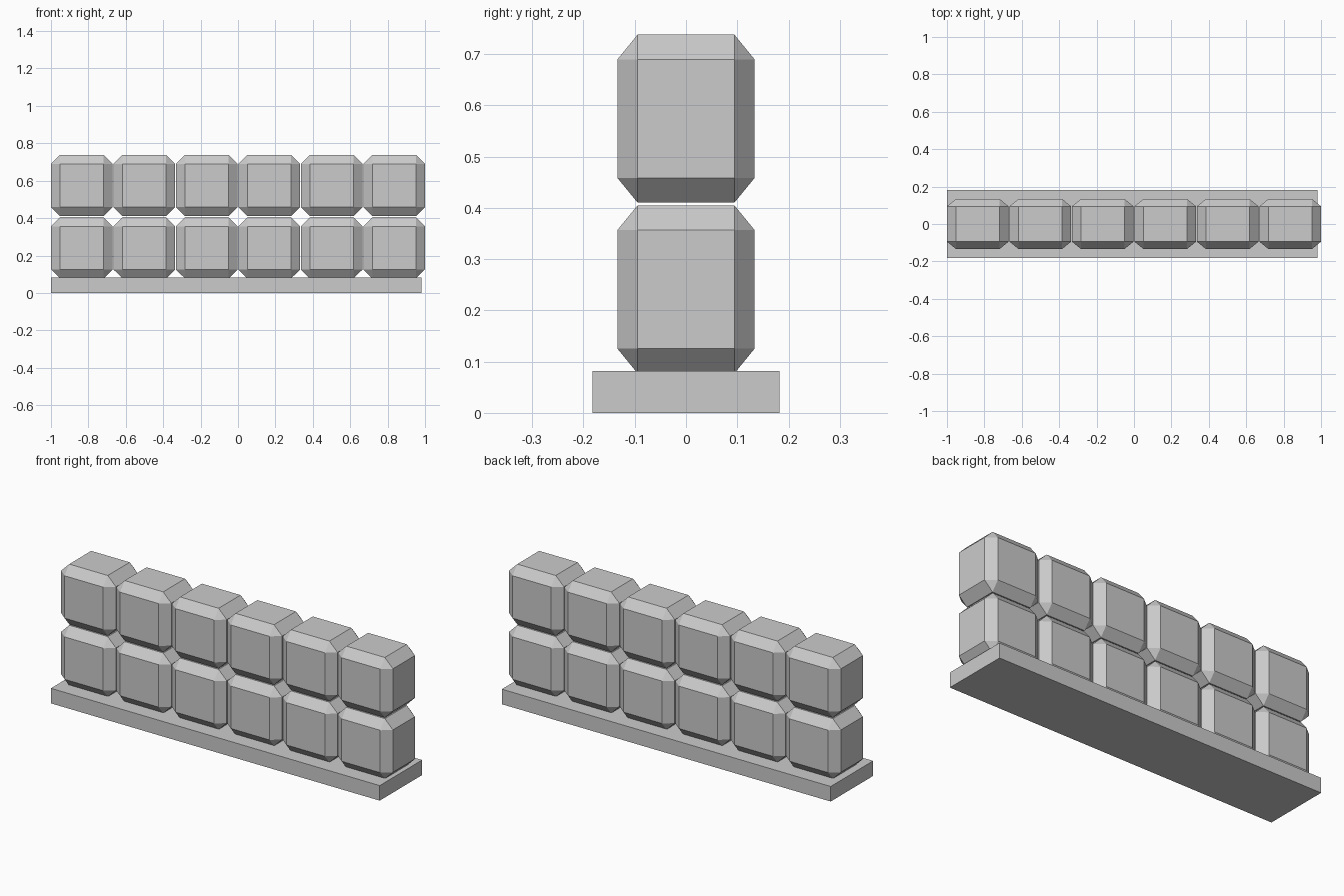
import bpy, bmesh
from mathutils import Matrix

if "Cube" in bpy.data.objects:
    bpy.data.objects.remove(bpy.data.objects["Cube"])


def box(name, size, center, bevel=0.0):
    """Box whose chamfer is a fraction of each side length."""
    bm = bmesh.new()
    bmesh.ops.create_cube(bm, size=1.0)
    if bevel:
        bmesh.ops.bevel(bm, geom=bm.edges[:], offset=bevel, offset_type='OFFSET',
                        segments=1, profile=0.5, affect='EDGES')
    bmesh.ops.transform(bm, matrix=Matrix.Diagonal((*size, 1.0)), verts=bm.verts)
    mesh = bpy.data.meshes.new(name)
    bm.to_mesh(mesh)
    bm.free()
    obj = bpy.data.objects.new(name, mesh)
    obj.location = center
    bpy.context.collection.objects.link(obj)
    return obj


# Base slab, slightly short on the right
box("base_slab", (1.982, 0.365, 0.082), (-0.009, 0, 0.041))

# Two rows of six chamfered stone blocks; the lower row sits into the slab
COLUMNS, PITCH = 6, 0.334
for row, z in enumerate((0.241, 0.574)):
    for col in range(COLUMNS):
        x = (col - (COLUMNS - 1) / 2) * PITCH
        box(f"wall_block_{row + 1}_{col + 1}", (0.33, 0.268, 0.328), (x, 0, z), 0.148)
